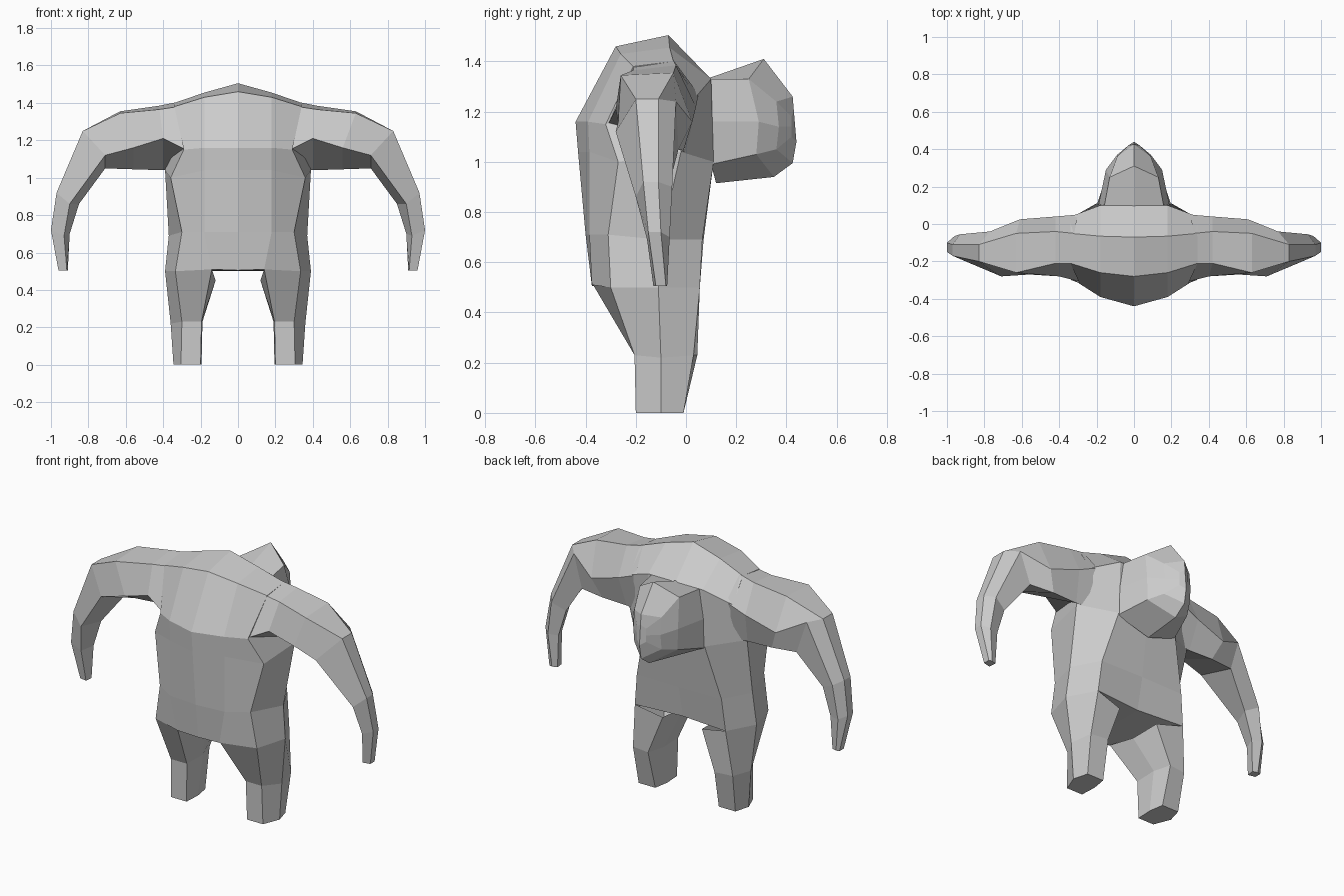
import bpy, bmesh


def loft(name, rings, closed, cap_start=True, cap_end=True):
    """Skin the +x half through matching rings, cap the ends, mirror across x."""
    bm = bmesh.new()
    rows = [[bm.verts.new(p) for p in ring] for ring in rings]
    n = len(rows[0])
    for a, b in zip(rows, rows[1:]):
        for i in range(n if closed else n - 1):
            j = (i + 1) % n
            bm.faces.new((a[i], a[j], b[j], b[i]))
    caps = ([rows[0]] if cap_start else []) + ([rows[-1]] if cap_end else [])
    for r in caps:
        for k in range((n - 1) // 2):
            face = [r[k], r[k + 1], r[n - 2 - k], r[n - 1 - k]]
            bm.faces.new(list(dict.fromkeys(face)))
    bmesh.ops.recalc_face_normals(bm, faces=bm.faces)
    mesh = bpy.data.meshes.new(name)
    bm.to_mesh(mesh)
    bm.free()
    obj = bpy.data.objects.new(name, mesh)
    bpy.context.collection.objects.link(obj)
    mirror = obj.modifiers.new("mirror", 'MIRROR')
    mirror.use_clip = True
    return obj


# Torso: half rings from front centre round the side to back centre
loft("torso", [
    [(0, -.375, .505), (.14, -.375, .51), (.335, -.30, .50), (.39, -.11, .50), (.30, .055, .50), (0, .03, .50)],
    [(0, -.40, .71), (.18, -.385, .71), (.30, -.31, .71), (.37, -.10, .69), (.28, .065, .69), (0, .07, .69)],
    [(0, -.43, 1.04), (.18, -.385, 1.04), (.36, -.27, 1.0), (.39, -.02, 1.04), (.20, .11, 1.0), (0, .11, 1.0)],
    [(0, -.44, 1.16), (.18, -.39, 1.16), (.29, -.32, 1.15), (.34, .04, 1.26), (.18, .10, 1.33), (0, .10, 1.33)],
    [(0, -.28, 1.46), (.18, -.26, 1.43), (.34, -.21, 1.38), (.34, -.05, 1.40), (.18, -.065, 1.455), (0, -.07, 1.505)],
], closed=False)

# Arms: front bottom, front top, back top, back middle, back bottom
loft("arms", [
    [(.28, -.31, 1.15), (.32, -.21, 1.38), (.32, -.05, 1.405), (.30, .05, 1.27), (.34, 0, 1.04)],
    [(.40, -.28, 1.21), (.42, -.21, 1.365), (.42, -.04, 1.385), (.42, .04, 1.22), (.40, -.01, 1.04)],
    [(.56, -.27, 1.16), (.63, -.26, 1.345), (.63, -.05, 1.355), (.61, .025, 1.16), (.56, -.01, 1.045)],
    [(.71, -.28, 1.12), (.83, -.20, 1.25), (.83, -.11, 1.25), (.77, -.04, 1.24), (.71, -.03, 1.05)],
    [(.90, -.20, .86), (.97, -.17, .92), (.97, -.11, .92), (.93, -.055, .90), (.85, -.08, .86)],
    [(.93, -.155, .69), (1.0, -.15, .72), (1.0, -.10, .72), (.96, -.065, .70), (.90, -.08, .70)],
    [(.915, -.13, .505), (.96, -.12, .505), (.96, -.08, .505), (.94, -.075, .505), (.91, -.085, .505)],
], closed=True, cap_start=False)

# Legs: front inner, front outer, side, back outer, back inner, inner
loft("legs", [
    [(.14, -.37, .51), (.335, -.30, .50), (.39, -.11, .50), (.30, .055, .50), (.13, .035, .46), (.12, -.15, .45)],
    [(.195, -.205, .23), (.30, -.205, .23), (.36, -.10, .22), (.33, .03, .23), (.22, .045, .23), (.19, -.06, .23)],
    [(.20, -.20, 0), (.305, -.20, 0), (.345, -.10, 0), (.32, -.01, 0), (.21, -.01, 0), (.195, -.10, 0)],
], closed=True, cap_start=False)

# Head: half rings from top centre round the side to bottom centre
loft("head", [
    [(0, .08, 1.33), (.16, .09, 1.33), (.19, .10, 1.16), (.20, .10, .99), (0, .12, .915)],
    [(0, .31, 1.41), (.13, .25, 1.33), (.15, .29, 1.16), (.14, .28, 1.03), (0, .35, .94)],
    [(0, .425, 1.26), (.09, .36, 1.24), (0.09, .37, 1.14), (.09, .36, 1.05), (0, .425, .995)],
    [(0, .43, 1.20), (.03, .42, 1.18), (.03, .42, 1.14), (.03, .42, 1.10), (0, .44, 1.08)],
], closed=False, cap_start=False)
